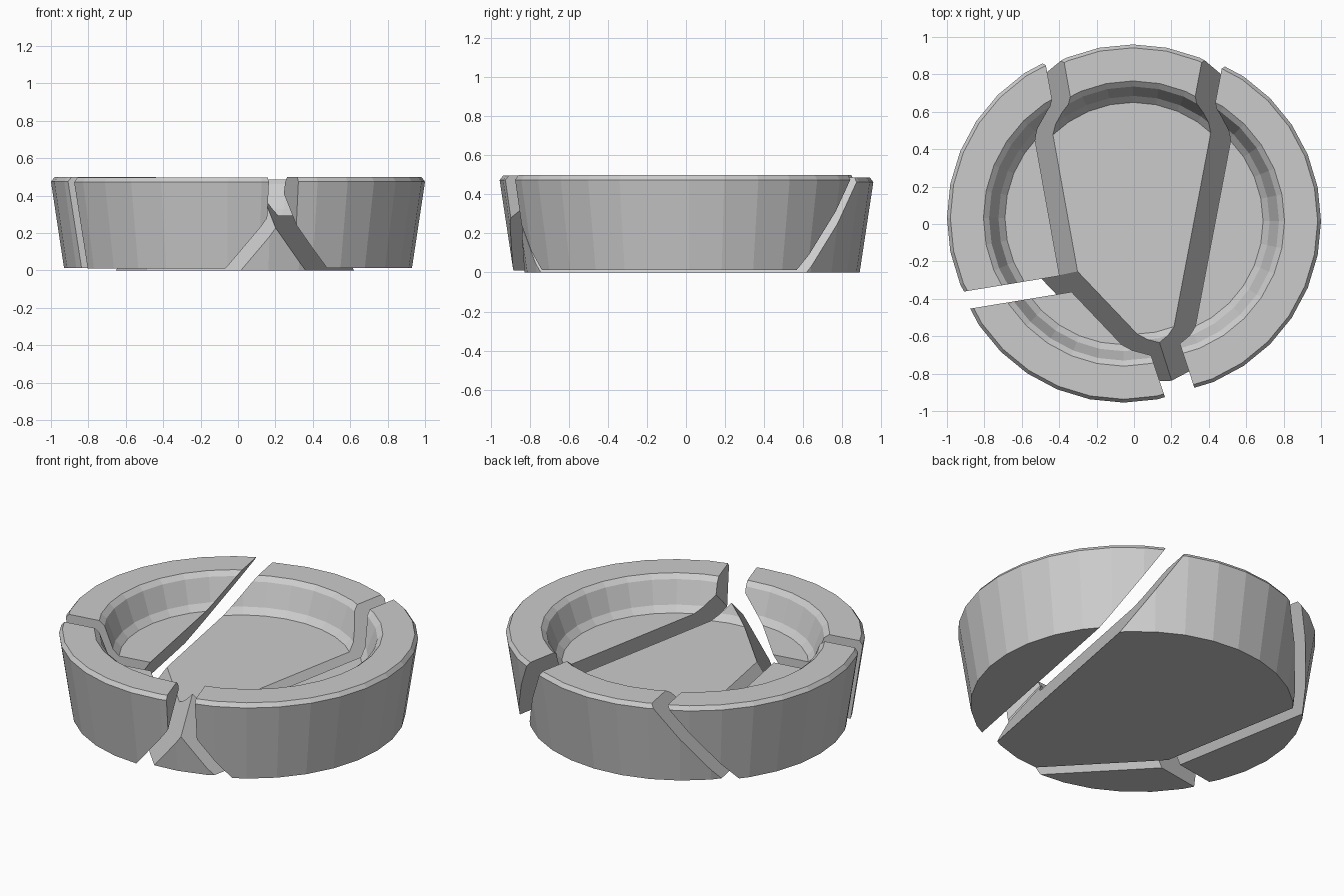
import bpy, bmesh, math
from mathutils import Vector

if "Cube" in bpy.data.objects:
    bpy.data.objects.remove(bpy.data.objects["Cube"])

SEG = 32
# bowl profile (radius, height): outer wall, bevelled rim, inner wall, floor
PROFILE = [(0.86, 0.0), (0.93, 0.463), (0.912, 0.487), (0.735, 0.487),
           (0.705, 0.462), (0.655, 0.33), (0.62, 0.295)]

# fracture planes (normal, distance)
CUTS = {
    "left": ((-1, -0.18, 0.675), 0.565),
    "right": ((1, -0.19, 0.628), 0.532),
    "front": ((-1.05, -1, 0.82), 0.855),
    "left_front": ((-0.165, 1, 0), -0.274),
    "front_right": ((1, 0.33, 0), -0.059),
}
GAP = 0.018  # material lost on each side of a crack


def bowl():
    bm = bmesh.new()
    rings = []
    for r, z in PROFILE:
        rings.append([bm.verts.new((r * math.cos(2 * math.pi * i / SEG),
                                    r * math.sin(2 * math.pi * i / SEG), z))
                      for i in range(SEG)])
    for a, b in zip(rings, rings[1:]):
        for i in range(SEG):
            j = (i + 1) % SEG
            bm.faces.new((a[i], a[j], b[j], b[i]))
    bm.faces.new(rings[0][::-1])
    bm.faces.new(rings[-1])
    return bm


def shard(name, offset, cuts):
    """Keep the part of the bowl on the given side of every plane, then move it."""
    bm = bowl()
    for cut, side in cuts:
        n, d = CUTS[cut]
        n = Vector(n)
        d += side * GAP
        bmesh.ops.bisect_plane(
            bm, geom=bm.verts[:] + bm.edges[:] + bm.faces[:], dist=1e-5,
            plane_co=n * (d / n.length_squared), plane_no=n * -side,
            clear_outer=True)
        edges = [e for e in bm.edges if e.is_boundary]
        bmesh.ops.holes_fill(bm, edges=edges, sides=0)
    bmesh.ops.recalc_face_normals(bm, faces=bm.faces[:])
    # triangulate so concave crack faces are filled correctly
    bmesh.ops.triangulate(bm, faces=[f for f in bm.faces if len(f.verts) > 4])
    mesh = bpy.data.meshes.new(name)
    bm.to_mesh(mesh)
    bm.free()
    ob = bpy.data.objects.new(name, mesh)
    ob.location = offset
    bpy.context.collection.objects.link(ob)


# side +1 keeps the positive side of the plane, -1 the negative side
shard("floor_and_back_shard", (-0.005, 0.03, 0),
      [("left", -1), ("right", -1), ("front", -1)])
shard("left_shard", (-0.07, 0.033, 0.012), [("left", 1), ("left_front", 1)])
shard("right_shard", (0.07, 0.015, 0.012), [("right", 1), ("front_right", 1)])
shard("front_shard", (-0.055, -0.025, 0.01),
      [("front", 1), ("left_front", -1), ("front_right", -1)])
